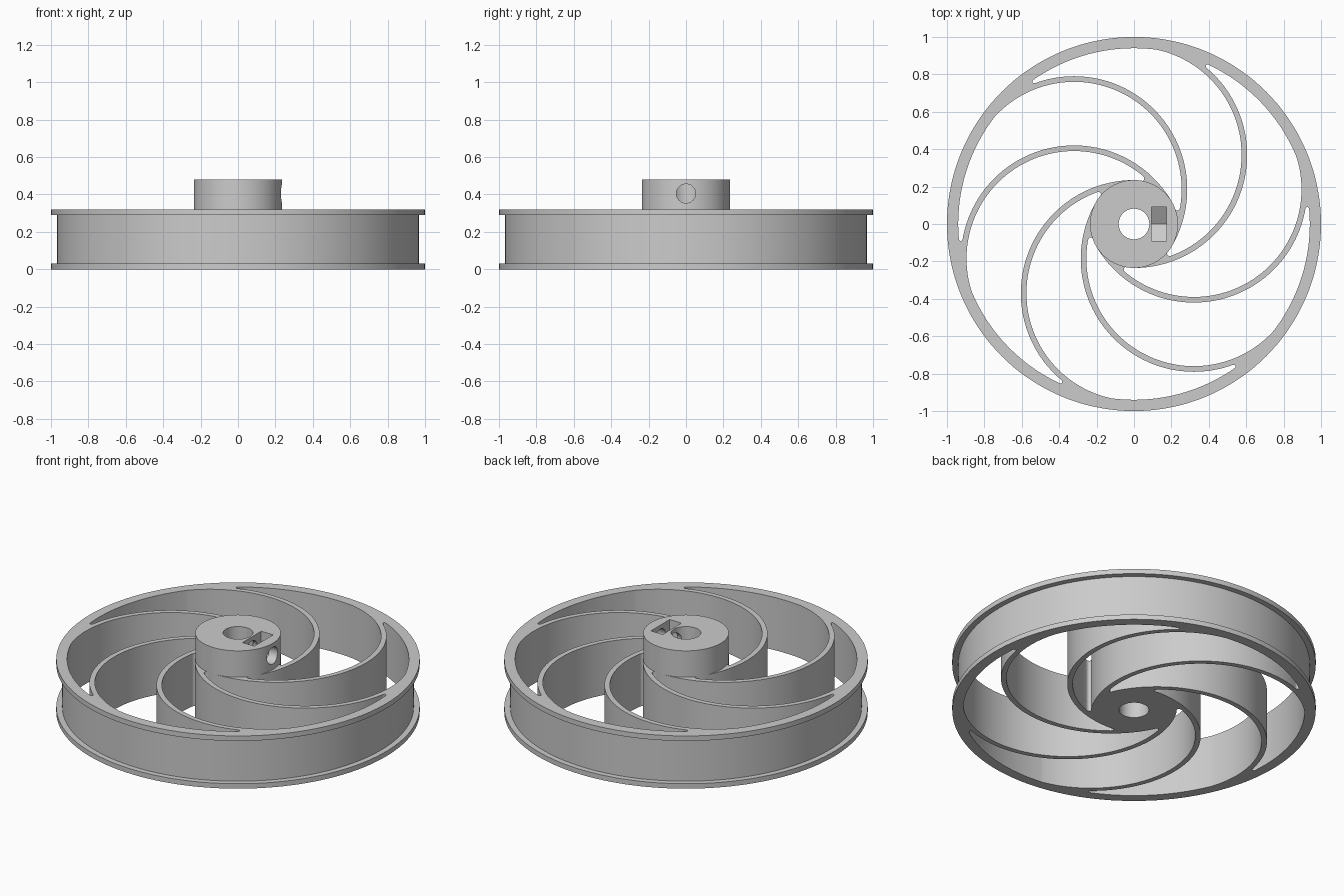
import bpy, bmesh, math
from mathutils import Vector

cube = bpy.data.objects.get("Cube")
if cube:
    bpy.data.objects.remove(cube, do_unlink=True)

SEGMENTS = 144
WHEEL_H, HUB_H = 0.32, 0.48
HUB_R, BORE_R, RIM_IN = 0.235, 0.082, 0.94
SPOKES, ARC_OFFSET, ARC_IN, ARC_OUT = 6, 0.37, 0.575, 0.605

grey = bpy.data.materials.new("wheel_grey")
grey.use_nodes = True
grey.diffuse_color = (0.6, 0.6, 0.6, 1)
grey.node_tree.nodes["Principled BSDF"].inputs["Base Color"].default_value = (0.6, 0.6, 0.6, 1)


def finish(name, bm, smooth=True):
    bmesh.ops.recalc_face_normals(bm, faces=bm.faces)
    mesh = bpy.data.meshes.new(name)
    bm.to_mesh(mesh)
    bm.free()
    mesh.materials.append(grey)
    obj = bpy.data.objects.new(name, mesh)
    bpy.context.collection.objects.link(obj)
    if smooth:
        shade(obj)
    return obj


def select(obj):
    bpy.ops.object.select_all(action="DESELECT")
    obj.select_set(True)
    bpy.context.view_layer.objects.active = obj


def shade(obj):
    select(obj)
    bpy.ops.object.shade_smooth_by_angle(angle=math.radians(30))


def lathe(name, profile, smooth=True):
    """Turn a closed (radius, height) profile around z."""
    bm = bmesh.new()
    rings = []
    for i in range(SEGMENTS):
        a = math.tau * i / SEGMENTS
        rings.append([bm.verts.new((r * math.cos(a), r * math.sin(a), z)) for r, z in profile])
    n = len(profile)
    for i in range(SEGMENTS):
        here, there = rings[i], rings[(i + 1) % SEGMENTS]
        for j in range(n):
            k = (j + 1) % n
            bm.faces.new((here[j], there[j], there[k], here[k]))
    return finish(name, bm, smooth)


def prism(name, outline, direction, smooth=True):
    """Extrude a flat closed outline along a direction."""
    bm = bmesh.new()
    face = bm.faces.new([bm.verts.new(p) for p in outline])
    grown = bmesh.ops.extrude_face_region(bm, geom=[face], use_keep_orig=True)
    moved = [v for v in grown["geom"] if isinstance(v, bmesh.types.BMVert)]
    bmesh.ops.translate(bm, verts=moved, vec=direction)
    return finish(name, bm, smooth)


def cut(obj, cutter):
    cutter.hide_render = True
    mod = obj.modifiers.new("cut", "BOOLEAN")
    mod.operation, mod.solver, mod.object = "DIFFERENCE", "EXACT", cutter
    select(obj)
    bpy.ops.object.modifier_apply(modifier=mod.name)
    bpy.data.objects.remove(cutter, do_unlink=True)


# Rim with a flange on each edge
FLANGE = 0.03
lathe("rim", [(RIM_IN, 0), (1, 0), (1, FLANGE), (0.967, FLANGE),
              (0.967, WHEEL_H - FLANGE), (1, WHEEL_H - FLANGE), (1, WHEEL_H), (RIM_IN, WHEEL_H)])

# Hub with bore, screw hole and nut pocket
hub = lathe("hub", [(BORE_R, 0), (HUB_R, 0), (HUB_R, HUB_H), (BORE_R, HUB_H)], False)
SCREW_Z, NUT_HALF = 0.405, 0.09
tip = NUT_HALF / math.cos(math.pi / 6)
pocket = [(NUT_HALF, 0.6), (NUT_HALF, SCREW_Z - tip / 2), (0, SCREW_Z - tip),
          (-NUT_HALF, SCREW_Z - tip / 2), (-NUT_HALF, 0.6)]
cut(hub, prism("nut_cutter", [(0.093, y, z) for y, z in pocket], (0.08, 0, 0), False))
circle = [math.tau * i / 48 for i in range(48)]
cut(hub, prism("screw_cutter", [(0.02, 0.051 * math.cos(a), SCREW_Z + 0.051 * math.sin(a))
                                for a in circle], (0.3, 0, 0), False))
shade(hub)


# Curved spokes: half arcs touching rim and hub, with small rounded slot ends
def arc_point(radius, degrees):
    a = math.radians(90 - degrees)
    return Vector((radius * math.cos(a), ARC_OFFSET + radius * math.sin(a), 0))


def at_radius(p, r):
    return p.normalized() * r


def rounded_end(arc, start, step, edge):
    """Half-round from the edge circle (rim or hub) to the spoke's side."""
    points = []
    for k in range(9):
        a = math.pi * k / 8
        p = arc_point(arc, start + step * (1 - math.sin(a)))
        f = (1 - math.cos(a)) / 2
        points.append(at_radius(p, edge + (p.length - edge) * f))
    return points


RIM_TIP, HUB_TIP, ROUND = 39, 161, 1.15
OVERLAP = 0.004
outer = [at_radius(arc_point(ARC_OUT, t), RIM_IN + OVERLAP) for t in range(8, RIM_TIP + 2)]
outer += rounded_end(ARC_OUT, RIM_TIP, ROUND, RIM_IN)
outer += [arc_point(ARC_OUT, t) for t in range(RIM_TIP + 2, 179)]
inner = [arc_point(ARC_IN, t) for t in range(10, HUB_TIP - 1)]
inner += reversed(rounded_end(ARC_IN, HUB_TIP, -ROUND, HUB_R))
inner += [at_radius(arc_point(ARC_IN, t), HUB_R - OVERLAP) for t in range(HUB_TIP, 179)]
outline = outer + inner[::-1]

for i in range(SPOKES):
    spoke = prism(f"spoke_{i + 1}", outline, (0, 0, WHEEL_H))
    spoke.rotation_euler.z = math.tau * i / SPOKES
